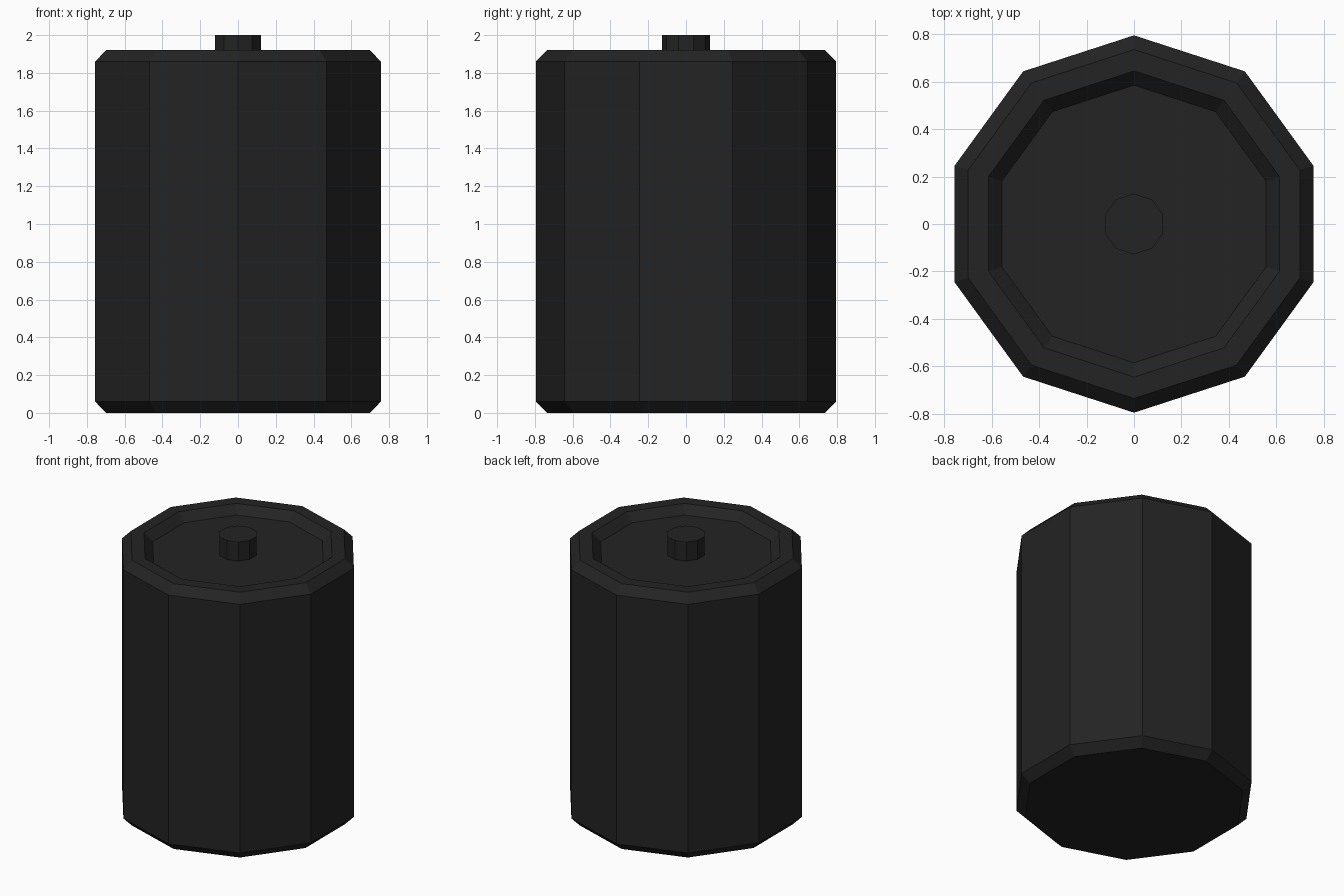
import bpy, bmesh
from math import cos, sin, tau, pi

cube = bpy.data.objects.get("Cube")
if cube:
    bpy.data.objects.remove(cube, do_unlink=True)

SIDES = 10

black = bpy.data.materials.new("matte_black")
black.use_nodes = True
colour = (0.017, 0.017, 0.017, 1)
black.diffuse_color = colour
bsdf = black.node_tree.nodes["Principled BSDF"]
bsdf.inputs["Base Color"].default_value = colour
bsdf.inputs["Roughness"].default_value = 0.8


def lathe(name, profile):
    """Turn a (radius, height) profile into a closed faceted solid, a corner facing -y."""
    bm = bmesh.new()
    angles = [tau * i / SIDES - pi / 2 for i in range(SIDES)]
    rings = [[bm.verts.new((r * cos(a), r * sin(a), z)) for a in angles]
             for r, z in profile]
    for low, high in zip(rings, rings[1:]):
        for i in range(SIDES):
            j = (i + 1) % SIDES
            bm.faces.new((low[i], low[j], high[j], high[i]))
    bm.faces.new(rings[0][::-1])
    bm.faces.new(rings[-1])
    mesh = bpy.data.meshes.new(name)
    bm.to_mesh(mesh)
    bm.free()
    mesh.materials.append(black)
    obj = bpy.data.objects.new(name, mesh)
    bpy.context.collection.objects.link(obj)
    return obj


# Body with chamfered ends and a shallow sloped recess in the top
lathe("body", [(0.735, 0), (0.795, 0.06), (0.795, 1.86),
               (0.735, 1.92), (0.645, 1.92), (0.585, 1.863)])

# Small stub standing in the recess
lathe("top_terminal", [(0.128, 1.85), (0.128, 2.0)])
